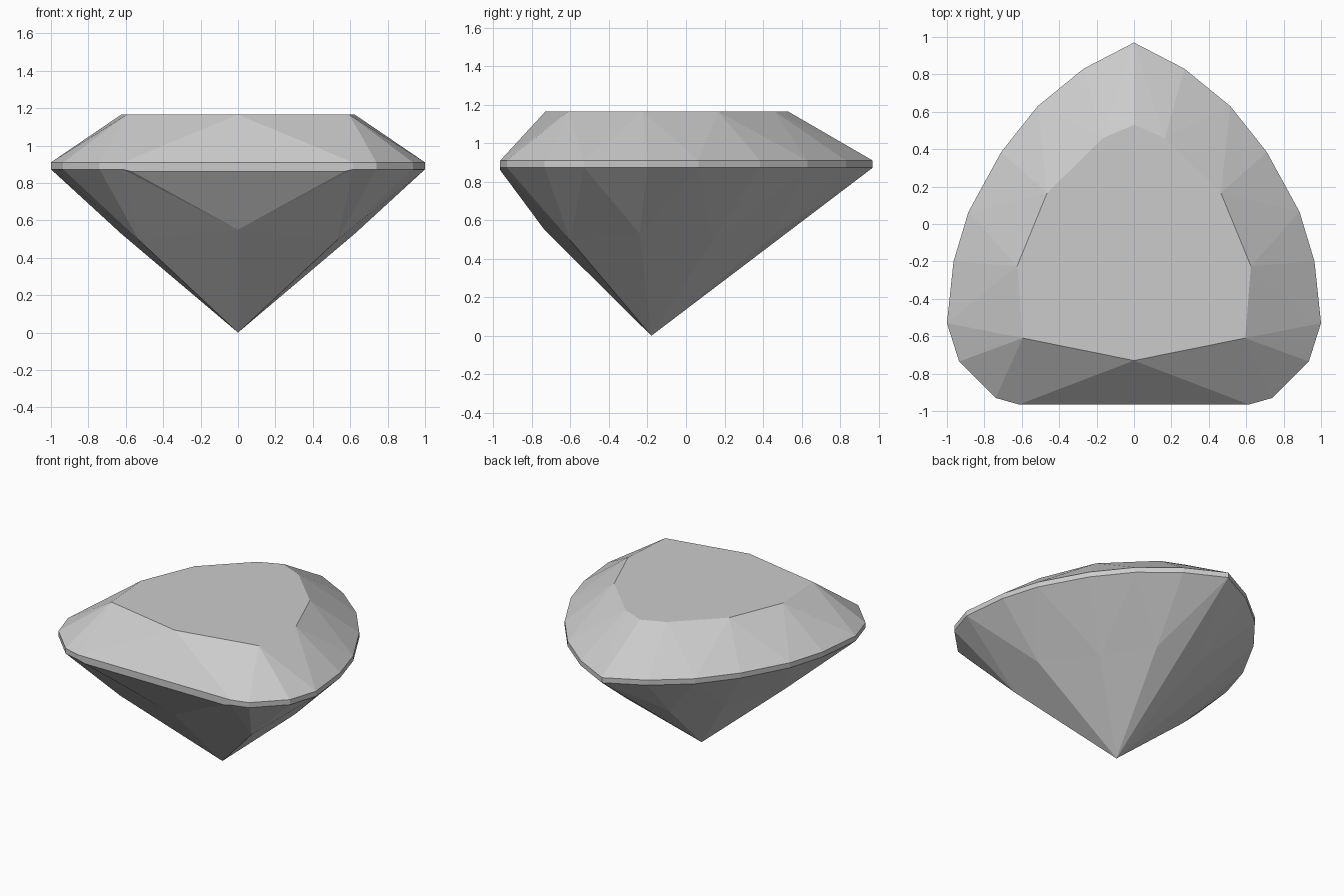
import bpy
import bmesh

default_cube = bpy.data.objects.get("Cube")
if default_cube:
    bpy.data.objects.remove(default_cube, do_unlink=True)

TABLE_Z, GIRDLE_TOP, GIRDLE_LOW = 1.165, 0.91, 0.873

# Left half of the girdle outline, from the back point round to the front corner
outline = [(0, .97), (.27, .83), (.515, .63), (.71, .385), (.885, .065),
           (.965, -.2), (1, -.53), (.935, -.735), (.74, -.93), (.615, -.965)]
# Left half of the table, back to front
table_outline = [(0, .53), (.165, .46), (.465, .165), (.625, -.225),
                 (.595, -.61), (0, -.73)]
# Inner corners of the pavilion, back to front
pavilion_points = [(.174, .445, .514), (.407, .137, .49), (.626, -.24, .53),
                   (.53, -.6, .495), (0, -.735, .55)]
# Girdle span (first, last) that fans out from each inner corner
spans = [(0, 2), (2, 4), (4, 6), (6, 9)]

bm = bmesh.new()


def ring(points, z):
    return [bm.verts.new((x, y, z)) for x, y in points]


def fan(hub, rim):
    for a, b in zip(rim, rim[1:]):
        bm.faces.new((hub, a, b))


table = ring(table_outline, TABLE_Z)
upper = ring(outline, GIRDLE_TOP)
lower = ring(outline, GIRDLE_LOW)
pavilion = [bm.verts.new(p) for p in pavilion_points]
culet = bm.verts.new((0, -.18, 0))
front_y = outline[-1][1]
front_top = bm.verts.new((0, front_y, GIRDLE_TOP))
front_low, front_mid = ring([(.565, front_y), (0, front_y)], .86)

# Table and crown facets
bm.faces.new(table)
bm.faces.new((table[0], table[1], upper[0]))
for i, (first, last) in enumerate(spans, start=1):
    fan(table[i], upper[first:last + 1])
    bm.faces.new((table[i], upper[last], table[i + 1]))
bm.faces.new((table[-1], upper[-1], front_top))

# Girdle band
for i in range(len(outline) - 1):
    bm.faces.new((upper[i], upper[i + 1], lower[i + 1], lower[i]))
bm.faces.new((upper[-1], front_top, front_mid, front_low, lower[-1]))

# Pavilion facets
bm.faces.new((culet, lower[0], pavilion[0]))
for i, (first, last) in enumerate(spans):
    fan(pavilion[i], lower[first:last + 1])
    bm.faces.new((pavilion[i], lower[last], pavilion[i + 1]))
    bm.faces.new((culet, pavilion[i], pavilion[i + 1]))
fan(pavilion[-1], [lower[-1], front_low, front_mid])

# Mirror to the other half and weld the seam
copy = bmesh.ops.duplicate(bm, geom=bm.verts[:] + bm.edges[:] + bm.faces[:])
for item in copy["geom"]:
    if isinstance(item, bmesh.types.BMVert):
        item.co.x *= -1
bmesh.ops.remove_doubles(bm, verts=bm.verts[:], dist=.001)
bmesh.ops.recalc_face_normals(bm, faces=bm.faces[:])

mesh = bpy.data.meshes.new("cut_gemstone")
bm.to_mesh(mesh)
bm.free()
gem = bpy.data.objects.new("cut_gemstone", mesh)
bpy.context.collection.objects.link(gem)

# Plain pale grey stone
grey = bpy.data.materials.new("pale_grey")
grey.use_nodes = True
colour = (.6, .6, .6, 1)
grey.diffuse_color = colour
grey.node_tree.nodes["Principled BSDF"].inputs["Base Color"].default_value = colour
mesh.materials.append(grey)
